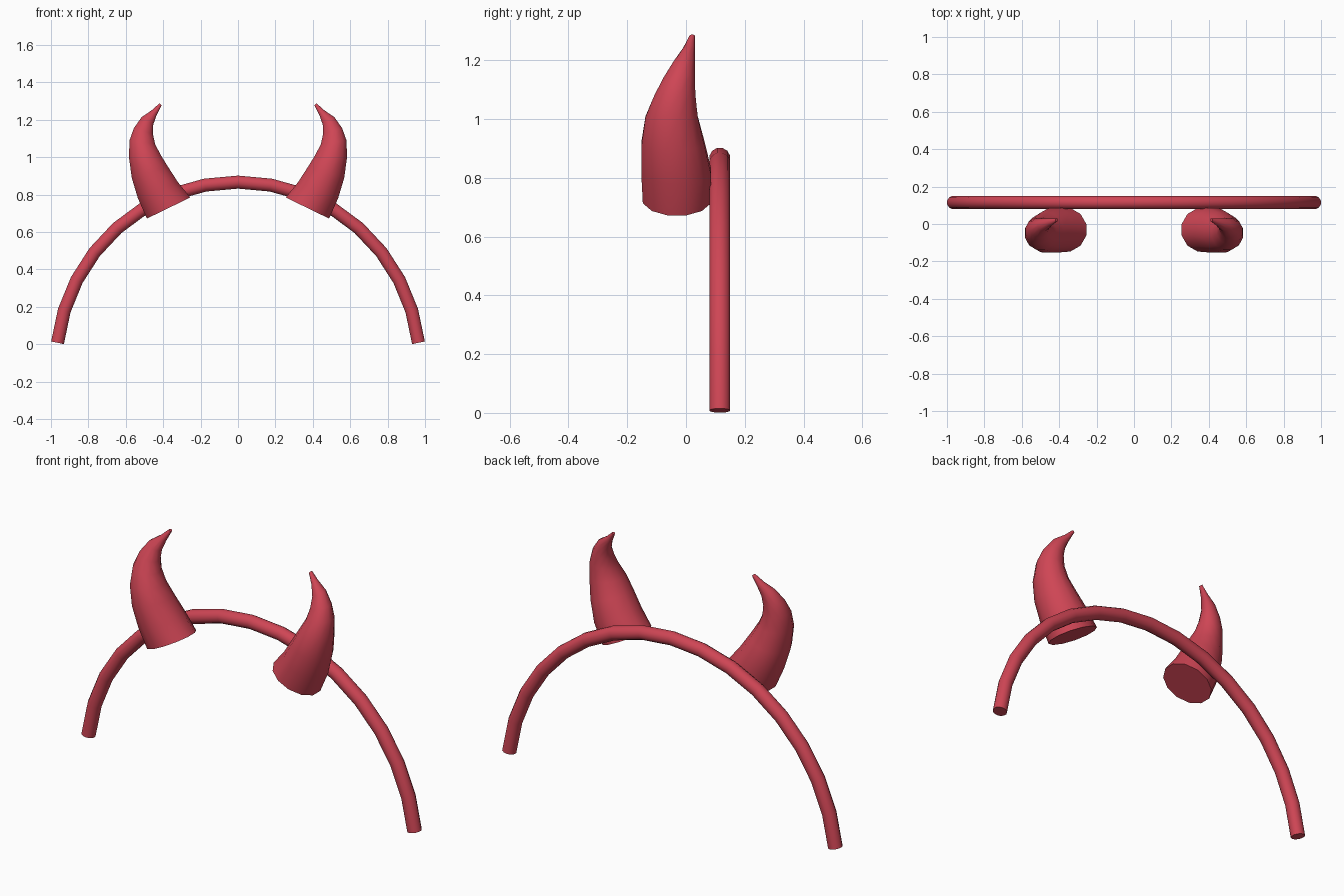
import bpy, bmesh, math
from mathutils import Vector

cube = bpy.data.objects.get("Cube")
if cube:
    bpy.data.objects.remove(cube, do_unlink=True)

red = bpy.data.materials.new("warm_red")
red.use_nodes = True
colour = (0.62, 0.06, 0.09, 1)
red.diffuse_color = colour
red.node_tree.nodes["Principled BSDF"].inputs["Base Color"].default_value = colour

SIDES = 12


def loft(name, rings):
    """Skin a closed tube through rings given as (centre, half axis u, half axis v)."""
    bm = bmesh.new()
    loops = []
    for centre, u, v in rings:
        angles = [math.tau * (i + 0.5) / SIDES for i in range(SIDES)]
        loops.append([bm.verts.new(centre + u * math.cos(a) + v * math.sin(a)) for a in angles])
    for low, high in zip(loops, loops[1:]):
        for i in range(SIDES):
            j = (i + 1) % SIDES
            bm.faces.new((low[i], low[j], high[j], high[i]))
    bm.faces.new(loops[0])
    bm.faces.new(loops[-1])
    bmesh.ops.recalc_face_normals(bm, faces=bm.faces)
    mesh = bpy.data.meshes.new(name)
    bm.to_mesh(mesh)
    bm.free()
    mesh.materials.append(red)
    obj = bpy.data.objects.new(name, mesh)
    bpy.context.collection.objects.link(obj)
    bpy.ops.object.select_all(action='DESELECT')
    obj.select_set(True)
    bpy.context.view_layer.objects.active = obj
    bpy.ops.object.shade_smooth_by_angle(angle=math.radians(45))
    return obj


# Headband: round tube swept along an arc
R, CENTRE_Z, BAND_Y, TUBE, STEPS = 0.9715, -0.1045, 0.115, 0.036, 16
start = math.radians(6.65)
path = []
for i in range(STEPS + 1):
    a = start + (math.pi - 2 * start) * i / STEPS
    path.append(Vector((R * math.cos(a), BAND_Y, CENTRE_Z + R * math.sin(a))))
band = []
for i, p in enumerate(path):
    tangent = (path[min(i + 1, STEPS)] - path[max(i - 1, 0)]).normalized()
    side = tangent.cross(Vector((0, 1, 0)))
    band.append((p, side * TUBE, Vector((0, TUBE, 0))))
loft("headband", band)

# Horn sections: inner x, z, outer x, z, front y, back y
SECTIONS = [
    (0.255, 0.785, 0.487, 0.672, -0.147, 0.085),
    (0.320, 0.865, 0.535, 0.780, -0.152, 0.085),
    (0.375, 0.950, 0.568, 0.890, -0.151, 0.062),
    (0.415, 1.015, 0.583, 1.000, -0.138, 0.040),
    (0.443, 1.070, 0.580, 1.090, -0.107, 0.032),
    (0.455, 1.125, 0.557, 1.155, -0.075, 0.030),
    (0.453, 1.175, 0.515, 1.215, -0.040, 0.030),
    (0.435, 1.225, 0.460, 1.252, -0.010, 0.030),
    (0.408, 1.278, 0.420, 1.288, 0.012, 0.030),
]
widen = 0.5 / math.cos(math.pi / SIDES)
for name, s in (("left_horn", 1), ("right_horn", -1)):
    horn = []
    for xi, zi, xo, zo, front, back in SECTIONS:
        inner, outer = Vector((s * xi, 0, zi)), Vector((s * xo, 0, zo))
        centre = (inner + outer) / 2 + Vector((0, (front + back) / 2, 0))
        horn.append((centre, (outer - inner) * widen, Vector((0, (back - front) * widen, 0))))
    loft(name, horn)
